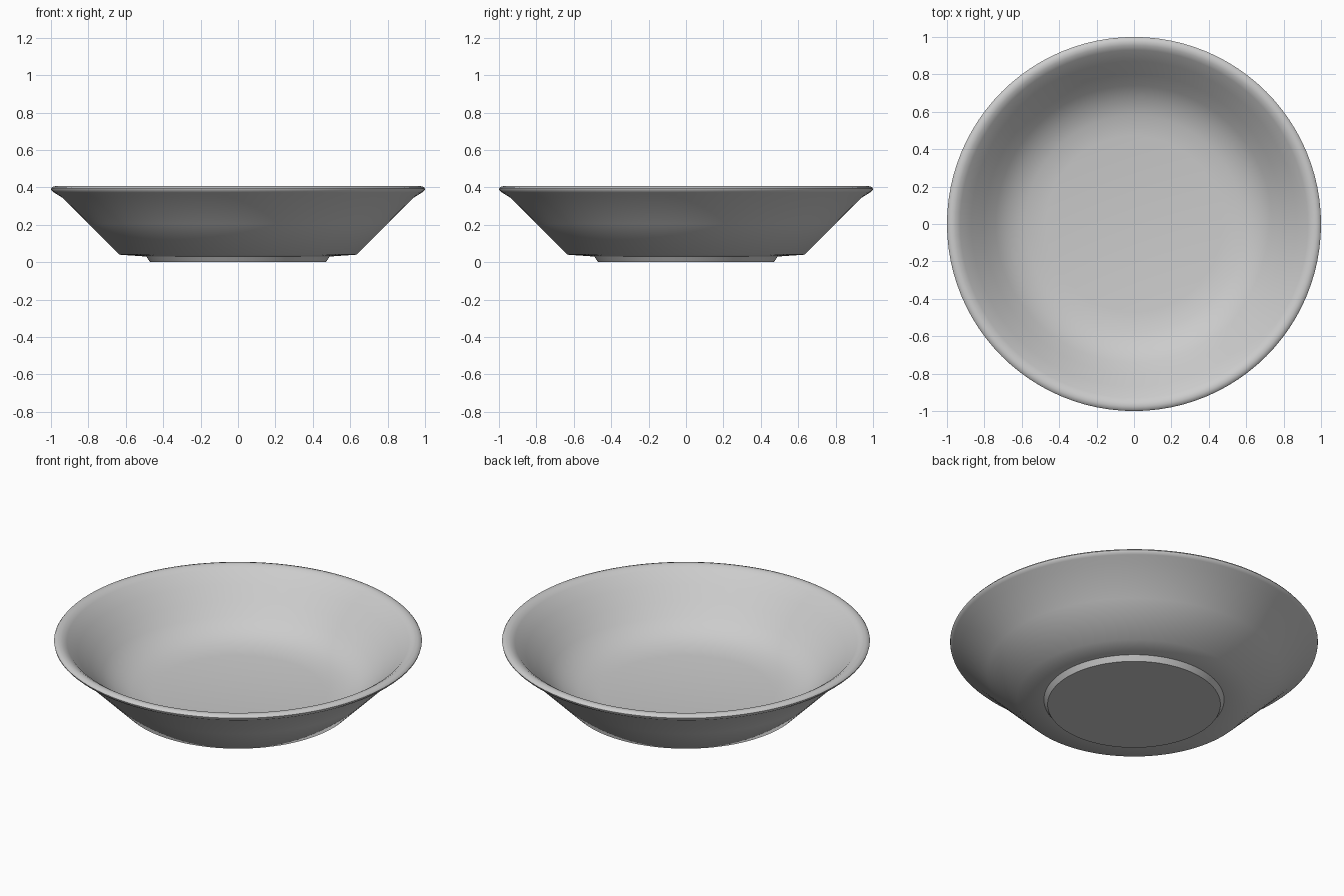
import bpy, bmesh, math

if "Cube" in bpy.data.objects:
    bpy.data.objects.remove(bpy.data.objects["Cube"])

# Half cross-section (radius, height): underside, outer wall, rolled rim, inner wall, floor
profile = [
    (0.0, 0.0), (0.47, 0.0), (0.49, 0.03), (0.635, 0.04),
    (0.80, 0.205), (0.94, 0.345), (0.985, 0.373), (0.998, 0.385), (1.0, 0.393),
    (0.993, 0.402), (0.975, 0.407), (0.955, 0.404), (0.93, 0.388),
    (0.87, 0.325), (0.80, 0.255), (0.74, 0.19), (0.67, 0.135), (0.58, 0.10),
    (0.47, 0.085), (0.0, 0.08),
]

# Revolve the section into a closed dish
bm = bmesh.new()
verts = [bm.verts.new((r, 0, z)) for r, z in profile]
edges = [bm.edges.new(pair) for pair in zip(verts, verts[1:])]
bmesh.ops.spin(bm, geom=verts + edges, cent=(0, 0, 0), axis=(0, 0, 1),
               angle=math.tau, steps=96, use_merge=True)
bmesh.ops.remove_doubles(bm, verts=bm.verts, dist=0.0005)
bmesh.ops.recalc_face_normals(bm, faces=bm.faces)

mesh = bpy.data.meshes.new("bowl")
bm.to_mesh(mesh)
bm.free()
bowl = bpy.data.objects.new("bowl", mesh)
bpy.context.collection.objects.link(bowl)

# Smooth pottery surface with a crisp foot
bpy.context.view_layer.objects.active = bowl
bowl.select_set(True)
bpy.ops.object.shade_smooth_by_angle(angle=math.radians(50))
